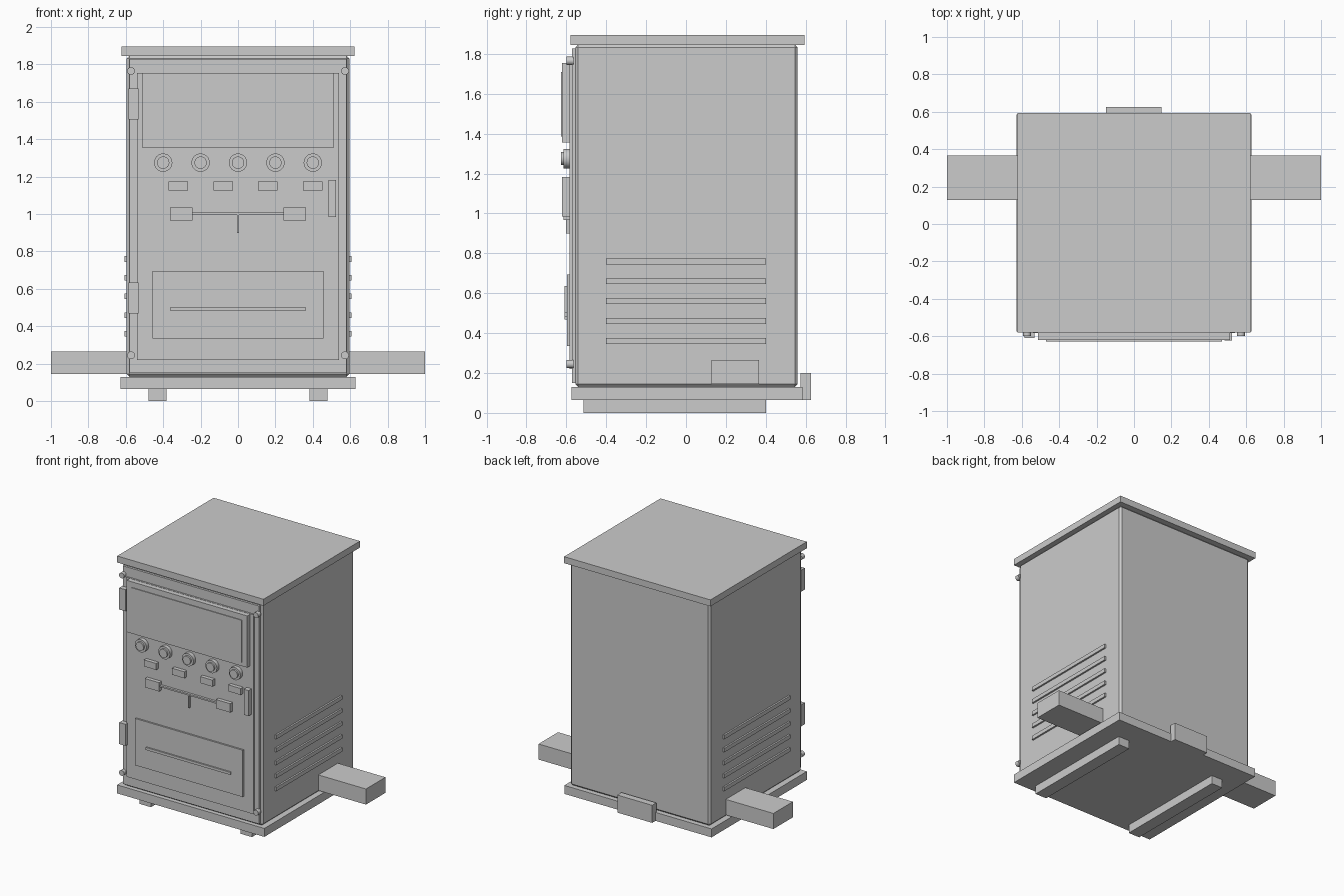
import bpy, math

grey = bpy.data.materials.new("light_grey")
grey.diffuse_color = (0.6, 0.6, 0.6, 1)


def finish(ob, name, bevel=0):
    ob.name = name
    ob.data.materials.append(grey)
    if bevel:
        m = ob.modifiers.new("bevel", 'BEVEL')
        m.width = bevel
        m.segments = 1
    return ob


def box(name, x0, x1, y0, y1, z0, z1, bevel=0):
    bpy.ops.mesh.primitive_cube_add(size=1, location=((x0 + x1) / 2, (y0 + y1) / 2, (z0 + z1) / 2))
    ob = bpy.context.object
    ob.scale = (x1 - x0, y1 - y0, z1 - z0)
    bpy.ops.object.transform_apply(location=False, rotation=False, scale=True)
    return finish(ob, name, bevel)


def disc(name, x, z, r, y0, y1, sides=24):
    # round part facing the front
    bpy.ops.mesh.primitive_cylinder_add(vertices=sides, radius=r, depth=y1 - y0,
                                        location=(x, (y0 + y1) / 2, z),
                                        rotation=(math.pi / 2, 0, 0))
    bpy.ops.object.shade_smooth_by_angle(angle=math.radians(35))
    return finish(bpy.context.object, name)


# cabinet, cap and plinth
box("cabinet_body", -0.595, 0.595, -0.555, 0.56, 0.13, 1.845, 0.014)
box("top_cap", -0.623, 0.623, -0.58, 0.593, 1.845, 1.895)
box("base_plinth", -0.627, 0.627, -0.575, 0.585, 0.065, 0.13)
box("rear_block", -0.15, 0.147, 0.575, 0.626, 0.065, 0.2)

# skids, side ducts and vent slats on both sides
for s, side in ((-1, "left"), (1, "right")):
    def mirrored(name, xa, xb, *rest):
        box(f"{side}_{name}", min(s * xa, s * xb), max(s * xa, s * xb), *rest)
    mirrored("skid", 0.382, 0.478, -0.513, 0.402, 0, 0.07)
    mirrored("duct", 0.58, 1.0, 0.128, 0.365, 0.145, 0.265)
    for i in range(5):
        z = 0.36 + 0.1 * i
        mirrored(f"vent_slat_{i}", 0.58, 0.608, -0.4, 0.4, z - 0.015, z + 0.015)
    for z in (0.245, 1.765):
        disc(f"{side}_bolt", s * 0.572, z, 0.021, -0.6, -0.565, 16)

# front frame and door
box("front_frame", -0.58, 0.58, -0.572, -0.55, 0.15, 1.828)
box("door", -0.54, 0.54, -0.584, -0.56, 0.22, 1.755)
for z in (0.552, 1.588):
    box("hinge", -0.585, -0.532, -0.61, -0.565, z - 0.083, z + 0.083)
box("door_handle", 0.485, 0.525, -0.622, -0.575, 0.985, 1.182)

# upper panel with raised window
box("upper_panel", -0.513, 0.513, -0.621, -0.575, 1.355, 1.753)
box("window_plate", -0.47, 0.47, -0.627, -0.618, 1.385, 1.71)

# control knobs
for i in range(5):
    x = -0.4 + 0.2 * i
    disc("knob_collar", x, 1.275, 0.049, -0.613, -0.575)
    disc("knob", x, 1.275, 0.033, -0.626, -0.6)

# row of buttons
for i in range(4):
    x = -0.32 + 0.24 * i
    box("button", x - 0.052, x + 0.052, -0.613, -0.575, 1.125, 1.175)

# latch blocks joined by a rod with a short lever
for x in (-0.303, 0.303):
    box("latch_block", x - 0.06, x + 0.06, -0.613, -0.575, 0.966, 1.034)
box("latch_rod", -0.245, 0.245, -0.602, -0.58, 0.996, 1.008)
box("latch_lever", -0.005, 0.005, -0.602, -0.58, 0.9, 1.0)

# lower panel with rail
box("lower_panel", -0.458, 0.458, -0.597, -0.575, 0.335, 0.695)
box("lower_rail", -0.36, 0.36, -0.608, -0.59, 0.483, 0.503)
